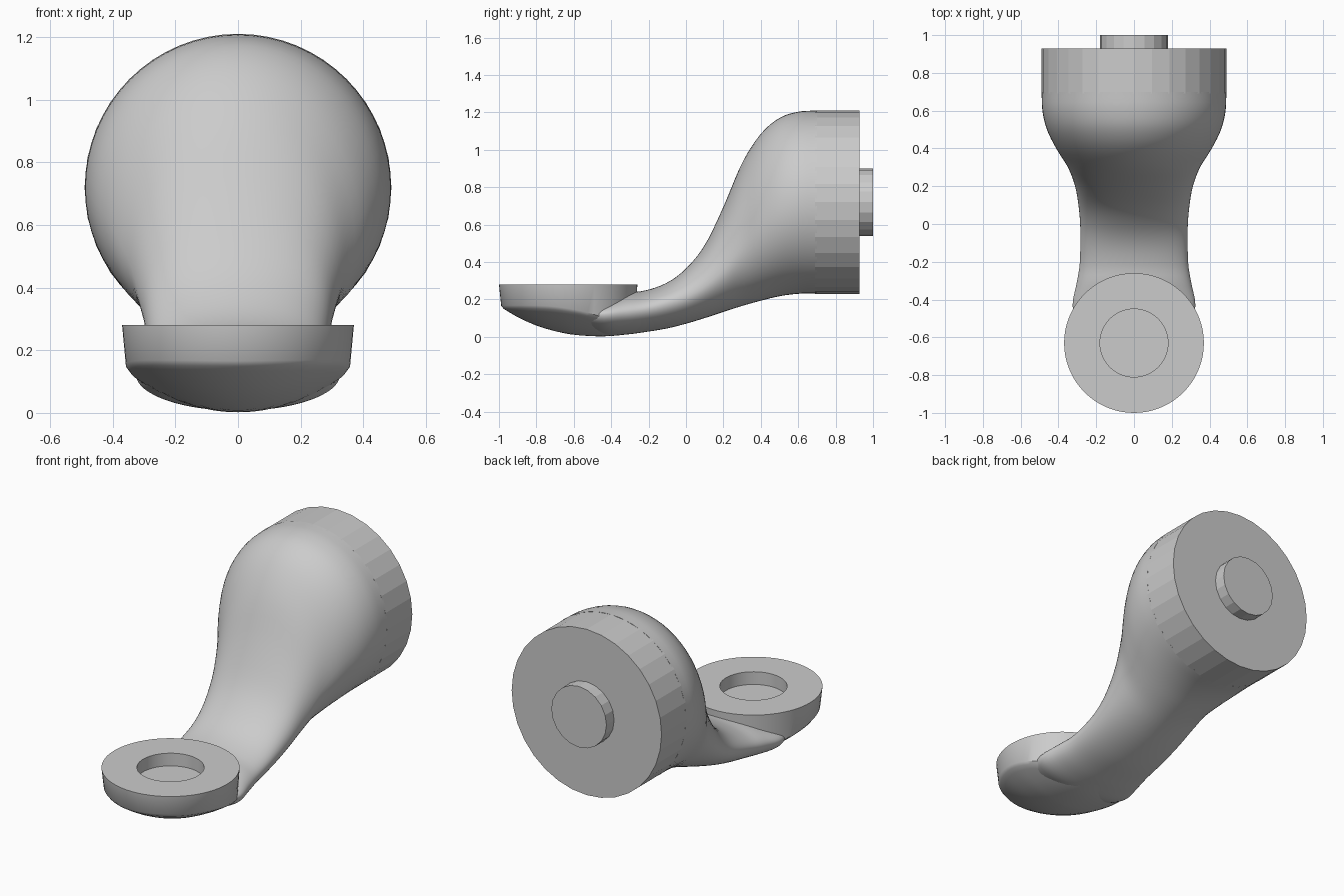
import bpy, bmesh, math

if "Cube" in bpy.data.objects:
    bpy.data.objects.remove(bpy.data.objects["Cube"])

N = 64
CUP_Y, CUP_R = -0.63, 0.37


def ring_mesh(name, rings, angle=30, flat=False):
    """Skin a list of closed point rings and cap both ends."""
    bm = bmesh.new()
    vs = [[bm.verts.new(p) for p in r] for r in rings]
    n = len(rings[0])
    for a, b in zip(vs, vs[1:]):
        for i in range(n):
            j = (i + 1) % n
            bm.faces.new((a[i], a[j], b[j], b[i]))
    bm.faces.new(vs[0][::-1])
    bm.faces.new(vs[-1])
    bmesh.ops.recalc_face_normals(bm, faces=bm.faces)
    me = bpy.data.meshes.new(name)
    bm.to_mesh(me)
    bm.free()
    ob = bpy.data.objects.new(name, me)
    bpy.context.collection.objects.link(ob)
    if not flat:
        bpy.ops.object.select_all(action='DESELECT')
        ob.select_set(True)
        bpy.context.view_layer.objects.active = ob
        bpy.ops.object.shade_smooth_by_angle(angle=math.radians(angle))
    return ob


def spline(table, y):
    """Smooth interpolation of rows keyed by their first value."""
    t = table
    k = max(i for i in range(len(t) - 1) if t[i][0] <= y or i == 0)

    def slope(i, c):
        a, b = max(i - 1, 0), min(i + 1, len(t) - 1)
        return (t[b][c] - t[a][c]) / (t[b][0] - t[a][0])

    h = t[k + 1][0] - t[k][0]
    s = min(max((y - t[k][0]) / h, 0), 1)
    return [(2*s**3 - 3*s**2 + 1) * t[k][c] + (s**3 - 2*s**2 + s) * h * slope(k, c)
            + (3*s**2 - 2*s**3) * t[k+1][c] + (s**3 - s**2) * h * slope(k + 1, c)
            for c in range(1, len(t[0]))]


# Arm: vertical sections (y, top z, bottom z, widest z, half width)
ARM = [
    (-0.52, 0.17, 0.03, 0.12, 0.30),
    (-0.43, 0.20, 0.008, 0.12, 0.325),
    (-0.32, 0.235, 0.012, 0.13, 0.305),
    (-0.22, 0.247, 0.025, 0.145, 0.288),
    (-0.10, 0.29, 0.045, 0.175, 0.284),
    (0.00, 0.365, 0.07, 0.21, 0.285),
    (0.10, 0.49, 0.10, 0.27, 0.294),
    (0.20, 0.695, 0.133, 0.36, 0.312),
    (0.30, 0.93, 0.165, 0.49, 0.35),
    (0.40, 1.085, 0.193, 0.61, 0.412),
    (0.50, 1.17, 0.217, 0.68, 0.461),
    (0.60, 1.203, 0.23, 0.715, 0.485),
    (0.70, 1.21, 0.232, 0.72, 0.489),
]
rings = []
STEPS = 44
for k in range(STEPS + 1):
    y = -0.52 + 1.22 * k / STEPS
    top, bot, mid, w = spline(ARM, y)
    ring = []
    for i in range(N):
        a = 2 * math.pi * i / N
        s = math.sin(a)
        ring.append((w * math.cos(a), y, mid + s * ((top - mid) if s > 0 else (mid - bot))))
    rings.append(ring)
ring_mesh("arm", rings, 40)

# Socket: round cup with a curved keel and a recess in its flat top
KEEL = [(-1.0, 0.165), (-0.9, 0.105), (-0.8, 0.06), (-0.7, 0.03), (-0.6, 0.011),
        (-0.45, 0.002), (-0.32, 0.012), (-0.2, 0.03)]


def circle_z(r, z=None):
    pts = []
    for i in range(N):
        a = 2 * math.pi * i / N
        x, y = r * math.cos(a), CUP_Y + r * math.sin(a)
        pts.append((x, y, spline(KEEL, y)[0] + x * x if z is None else z))
    return pts


cup = [circle_z(r) for r in (0.01, 0.06, 0.12, 0.18, 0.23, 0.28, 0.32, 0.345)]
rim = circle_z(0.358)
cup.append([(x, y, z + 0.008) for x, y, z in rim])
cup += [circle_z(CUP_R, 0.28), circle_z(0.18, 0.28), circle_z(0.18, 0.205)]
ring_mesh("socket", cup, 35)


def disc(name, r, y0, y1, sides):
    rings = [[(r * math.sin(2 * math.pi * i / sides), y, 0.72 + r * math.cos(2 * math.pi * i / sides))
              for i in range(sides)] for y in (y0, y1)]
    ring_mesh(name, rings, flat=True)


# Mounting drum and pin at the back
disc("mounting_drum", 0.49, 0.69, 0.928, 32)
disc("mounting_pin", 0.18, 0.90, 1.0, 20)
